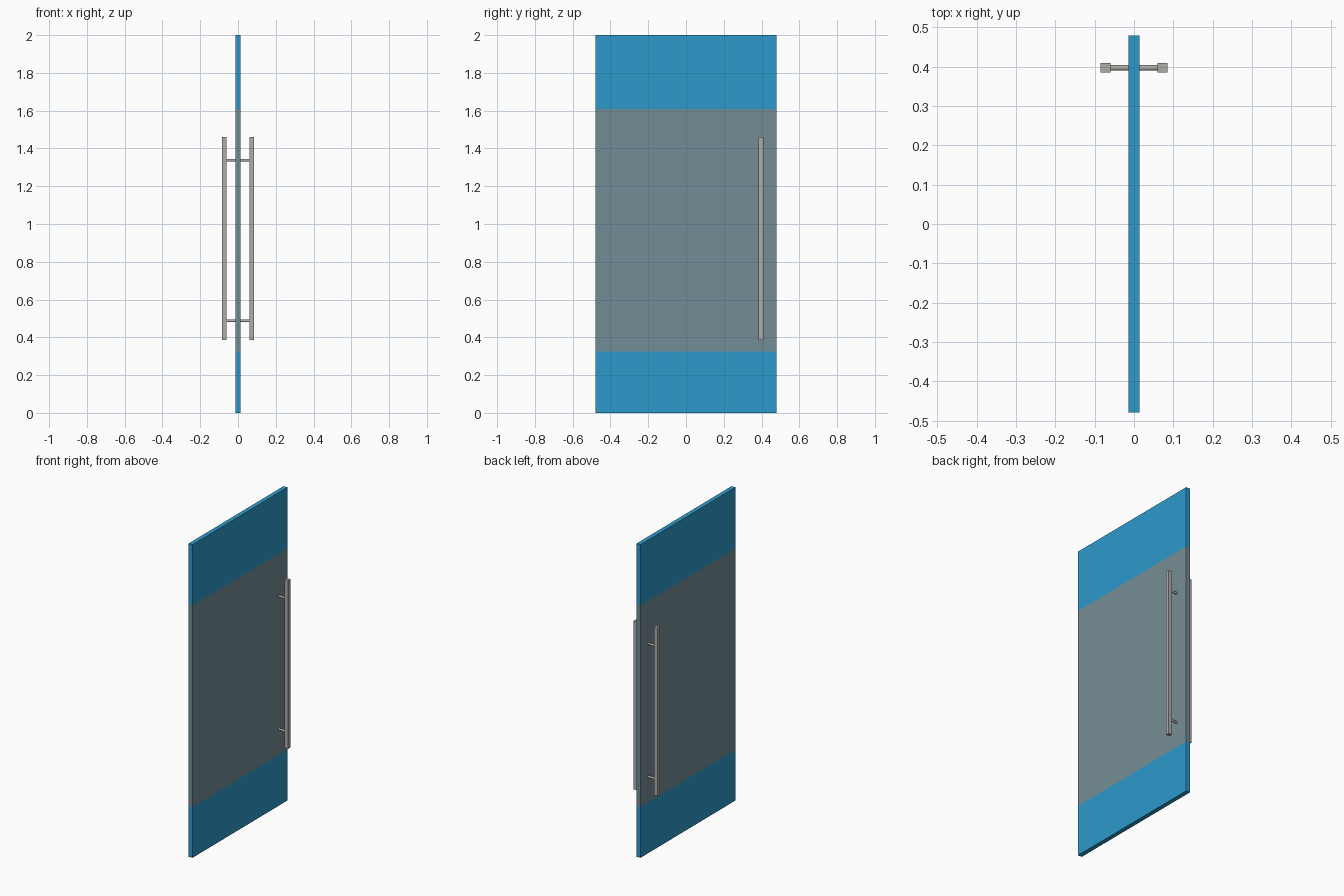
import bpy, bmesh, math
from mathutils import Matrix, Vector

if "Cube" in bpy.data.objects:
    bpy.data.objects.remove(bpy.data.objects["Cube"])


def material(name, rgb):
    m = bpy.data.materials.new(name)
    m.diffuse_color = (*rgb, 1.0)
    m.use_nodes = True
    m.node_tree.nodes["Principled BSDF"].inputs["Base Color"].default_value = m.diffuse_color
    return m


BLUE = material("blue glass", (0.026, 0.323, 0.604))
FROST = material("frosted grey", (0.175, 0.266, 0.300))
STEEL = material("brushed steel", (0.434, 0.418, 0.402))


def finish(bm, name, mats):
    mesh = bpy.data.meshes.new(name)
    bm.to_mesh(mesh)
    bm.free()
    for m in mats:
        mesh.materials.append(m)
    obj = bpy.data.objects.new(name, mesh)
    bpy.context.collection.objects.link(obj)
    return obj


def box(bm, size, loc):
    bmesh.ops.create_cube(bm, size=1.0, matrix=Matrix.Translation(loc) @ Matrix.Diagonal((*size, 1)))


# Door panel, cut at two heights so the frosted band is its own faces
LOW, HIGH = 0.325, 1.61
bm = bmesh.new()
box(bm, (0.028, 0.96, 2.0), (0, 0, 1.0))
for z in (LOW, HIGH):
    bmesh.ops.bisect_plane(bm, geom=bm.verts[:] + bm.edges[:] + bm.faces[:],
                           plane_co=(0, 0, z), plane_no=(0, 0, 1))
for f in bm.faces:
    f.material_index = int(LOW < f.calc_center_median().z < HIGH and abs(f.normal.z) < 0.5)
finish(bm, "door_panel", [BLUE, FROST])

# Pull handles: a square bar on two round standoffs, on both sides
HANDLE_Y = 0.397
for side, label in ((1, "right"), (-1, "left")):
    bm = bmesh.new()
    box(bm, (0.025, 0.024, 1.075), (side * 0.0725, HANDLE_Y, 0.9225))
    finish(bm, f"handle_bar_{label}", [STEEL])
    for z, level in ((0.487, "lower"), (1.337, "upper")):
        bm = bmesh.new()
        bmesh.ops.create_cone(bm, cap_ends=True, segments=20, radius1=0.007, radius2=0.007, depth=0.05,
                              matrix=Matrix.Translation((side * 0.038, HANDLE_Y, z))
                              @ Matrix.Rotation(math.pi / 2, 4, 'Y'))
        for f in bm.faces:
            f.smooth = len(f.verts) == 4
        for e in bm.edges:
            e.smooth = e.calc_face_angle(0) < math.radians(40)
        finish(bm, f"handle_standoff_{label}_{level}", [STEEL])
